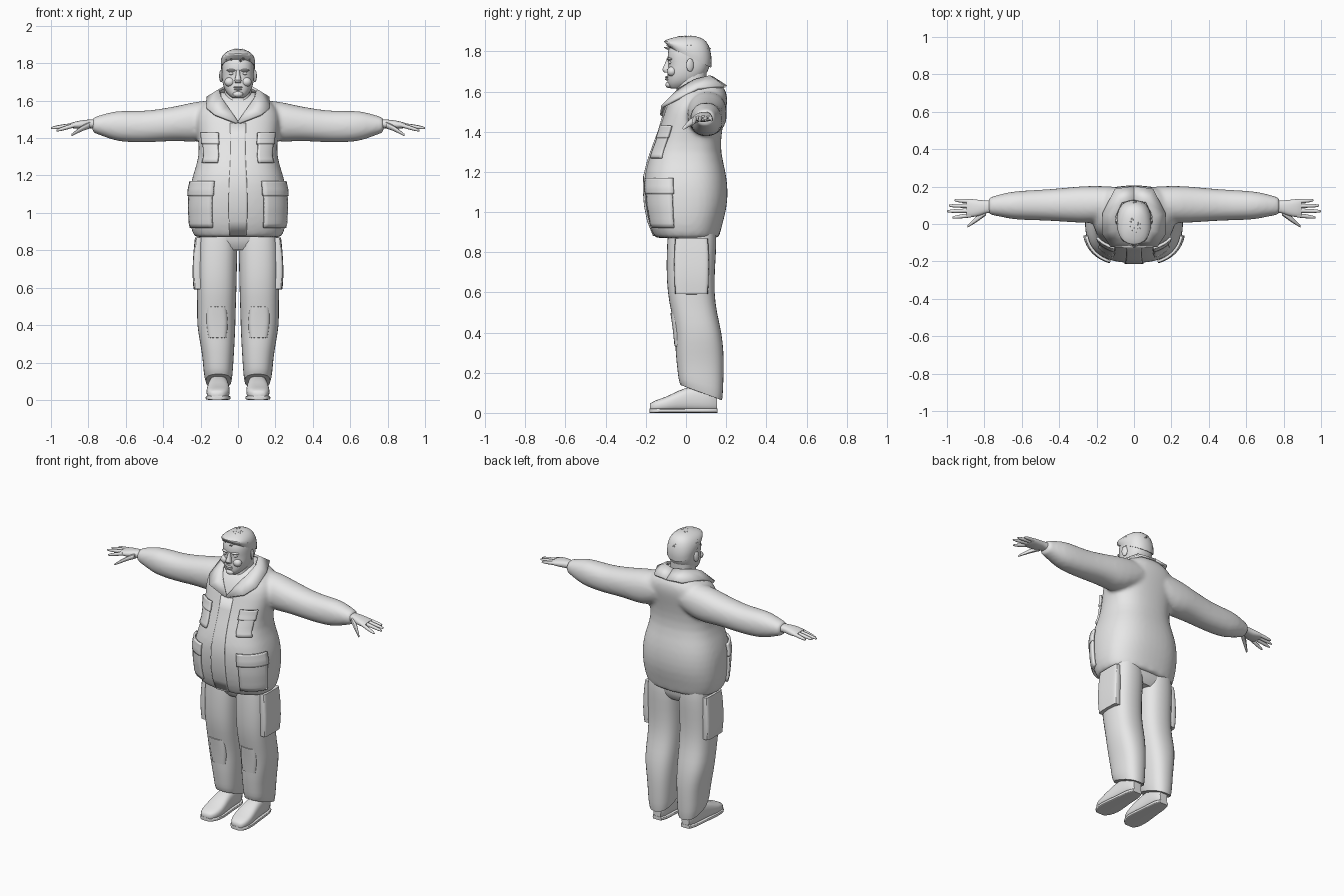
import bpy, bmesh, math, random
from mathutils import Vector, Matrix

if "Cube" in bpy.data.objects:
    bpy.data.objects.remove(bpy.data.objects["Cube"])

random.seed(4)
GREY = (0.8, 0.8, 0.8, 1)
grey = bpy.data.materials.new("plain_grey")
grey.use_nodes = True
grey.diffuse_color = GREY
grey.node_tree.nodes["Principled BSDF"].inputs["Base Color"].default_value = GREY


def finish(name, bm, mirror=False, subsurf=0):
    bmesh.ops.recalc_face_normals(bm, faces=bm.faces[:])
    mesh = bpy.data.meshes.new(name)
    bm.to_mesh(mesh)
    bm.free()
    mesh.materials.append(grey)
    ob = bpy.data.objects.new(name, mesh)
    bpy.context.collection.objects.link(ob)
    bpy.ops.object.select_all(action='DESELECT')
    ob.select_set(True)
    bpy.context.view_layer.objects.active = ob
    bpy.ops.object.shade_smooth_by_angle(angle=math.radians(50))
    if mirror:
        ob.modifiers.new("Mirror", 'MIRROR').use_mirror_merge = False
    if subsurf:
        ob.modifiers.new("Subdivision", 'SUBSURF').levels = subsurf
        ob.modifiers["Subdivision"].render_levels = subsurf
    return ob


def outline(box, angle, power):
    """Point of a rounded box outline."""
    a0, a1, b0, b1 = box
    c, s = math.cos(angle), math.sin(angle)
    u = math.copysign(abs(c) ** (2 / power), c)
    v = math.copysign(abs(s) ** (2 / power), s)
    return (a0 + a1 + (a1 - a0) * u) / 2, (b0 + b1 + (b1 - b0) * v) / 2


def place(axis, t, a, b):
    return {'X': (t, a, b), 'Y': (a, t, b), 'Z': (a, b, t)}[axis]


def add_loft(bm, axis, rings, power=2.4, sides=16, flip=1):
    """Rings are (position, a0, a1, b0, b1, optional tilt)."""
    crease = bm.edges.layers.float.get("crease_edge") or bm.edges.layers.float.new("crease_edge")
    loops = []
    for t, a0, a1, b0, b1, *tilt in rings:
        loop = []
        for i in range(sides):
            a, b = outline((a0, a1, b0, b1), math.tau * i / sides, power)
            lean = tilt[0] * (b - (b0 + b1) / 2) if tilt else 0
            x, y, z = place(axis, t + lean, a, b)
            loop.append(bm.verts.new((x * flip, y, z)))
        loops.append(loop)
    for low, high in zip(loops, loops[1:]):
        for i in range(sides):
            j = (i + 1) % sides
            bm.faces.new((low[i], low[j], high[j], high[i]))
    for loop in (loops[0], loops[-1]):
        for edge in bm.faces.new(loop).edges:
            edge[crease] = 0.8


def loft(name, axis, rings, mirror=False, power=2.4, sides=16, subsurf=1):
    bm = bmesh.new()
    add_loft(bm, axis, rings, power, sides)
    return finish(name, bm, mirror, subsurf)


def blob(name, loc, size, mirror=False, turn=0):
    bm = bmesh.new()
    m = Matrix.Translation(loc) @ Matrix.Rotation(turn, 4, 'Z') @ Matrix.Diagonal((*size, 1))
    bmesh.ops.create_uvsphere(bm, u_segments=14, v_segments=10, radius=1, matrix=m)
    return finish(name, bm, mirror)


# Jacket body and sleeves, blended into one cloth shape
TORSO = [(z, -w, w, f, b) for z, w, f, b in (
    (0.87, 0.235, -0.155, 0.165), (0.93, 0.26, -0.185, 0.18), (1.03, 0.266, -0.205, 0.208),
    (1.12, 0.262, -0.212, 0.21), (1.2, 0.245, -0.208, 0.2), (1.3, 0.207, -0.175, 0.172),
    (1.4, 0.215, -0.137, 0.178), (1.5, 0.23, -0.108, 0.2), (1.56, 0.215, -0.085, 0.21),
    (1.61, 0.16, -0.045, 0.2), (1.645, 0.1, 0, 0.165))]
SLEEVE = [(0.08, 0.03, 0.2, 1.43, 1.6), (0.2, 0.0, 0.208, 1.37, 1.605), (0.3, 0.005, 0.203, 1.383, 1.578),
          (0.4, 0.012, 0.192, 1.38, 1.56), (0.5, 0.018, 0.185, 1.373, 1.545), (0.64, 0.02, 0.178, 1.377, 1.55),
          (0.7, 0.035, 0.165, 1.4, 1.535), (0.78, 0.05, 0.142, 1.43, 1.51)]
bm = bmesh.new()
add_loft(bm, 'Z', TORSO, 2.5, 24)
for side in (1, -1):
    add_loft(bm, 'X', SLEEVE, 2.2, 16, side)
jacket = finish("jacket", bm, subsurf=1)
remesh = jacket.modifiers.new("Blend", 'REMESH')
remesh.mode = 'VOXEL'
remesh.voxel_size = 0.011
remesh.use_smooth_shade = True
soften = jacket.modifiers.new("Soften", 'SMOOTH')
soften.factor, soften.iterations = 0.5, 8


def torso_point(z, angle, lift):
    for low, high in zip(TORSO, TORSO[1:]):
        if z <= high[0]:
            break
    k = (z - low[0]) / (high[0] - low[0])
    box = [p + (q - p) * k for p, q in zip(low[1:], high[1:])]
    box = [box[0] - lift, box[1] + lift, box[2] - lift, box[3] + lift]
    return (*outline(box, angle, 2.5), z)


def panel(name, angles, heights, lift, mirror=True):
    """Cloth panel following the jacket surface."""
    bm = bmesh.new()
    n = 8
    grid = [[bm.verts.new(torso_point(heights[0] + (heights[1] - heights[0]) * i / n,
             math.radians(angles[0] + (angles[1] - angles[0]) * j / n), lift))
             for j in range(n + 1)] for i in range(n + 1)]
    for i in range(n):
        for j in range(n):
            bm.faces.new((grid[i][j], grid[i][j + 1], grid[i + 1][j + 1], grid[i + 1][j]))
    ob = finish(name, bm, mirror)
    solid = ob.modifiers.new("Thickness", 'SOLIDIFY')
    solid.thickness, solid.offset = 0.014, -1
    return ob


panel("hip_pocket", (-64, -14), (0.92, 1.11), 0.009)
panel("hip_pocket_flap", (-66, -12), (1.09, 1.17), 0.013)
panel("chest_pocket", (-66, -35), (1.27, 1.42), 0.01)
panel("chest_pocket_flap", (-68, -33), (1.37, 1.43), 0.014)
panel("front_placket", (-97, -83), (0.88, 1.48), 0.004, False)

# Collar folding from the back of the neck down to the front opening
inner = [(0, 0.13, 1.67), (0.065, 0.115, 1.675), (0.1, 0.04, 1.655),
         (0.088, -0.03, 1.615), (0.055, -0.075, 1.565), (0.0, -0.118, 1.485)]
outer = [(0, 0.2, 1.625), (0.1, 0.185, 1.625), (0.165, 0.06, 1.615),
         (0.168, -0.05, 1.56), (0.125, -0.118, 1.525), (0.01, -0.124, 1.48)]
bm = bmesh.new()
pairs = [(bm.verts.new(p), bm.verts.new(q)) for p, q in zip(inner, outer)]
for (a, b), (c, d) in zip(pairs, pairs[1:]):
    bm.faces.new((a, b, d, c))
collar = finish("collar", bm, True)
collar.modifiers.new("Thickness", 'SOLIDIFY').thickness = 0.014
collar.modifiers["Thickness"].offset = 0

# Trousers, with slanted hems and cargo pockets
loft("trouser_seat", 'Z', [(0.8, -0.16, 0.16, -0.06, 0.12), (0.84, -0.215, 0.215, -0.09, 0.15),
                           (0.95, -0.215, 0.215, -0.1, 0.15)], power=2.8)
loft("trouser_leg", 'Z', [
    (0.1, 0.033, 0.175, -0.03, 0.182, -0.37), (0.14, 0.027, 0.185, -0.04, 0.187, -0.25),
    (0.22, 0.022, 0.19, -0.045, 0.19), (0.3, 0.017, 0.203, -0.055, 0.19), (0.4, 0.012, 0.222, -0.055, 0.18),
    (0.5, 0.01, 0.22, -0.075, 0.155), (0.6, 0.006, 0.222, -0.095, 0.142), (0.72, 0.004, 0.225, -0.1, 0.146),
    (0.84, 0.0, 0.222, -0.097, 0.155), (0.92, 0.01, 0.215, -0.09, 0.15)], True, 2.5)
loft("cargo_pocket", 'Z', [(0.59, 0.19, 0.238, -0.055, 0.11), (0.68, 0.19, 0.246, -0.06, 0.115),
                           (0.8, 0.19, 0.238, -0.06, 0.115), (0.87, 0.19, 0.23, -0.055, 0.11)], True, 5)
loft("knee_patch", 'Z', [(0.33, 0.06, 0.16, -0.058, 0.0), (0.42, 0.05, 0.175, -0.066, 0.0),
                         (0.5, 0.06, 0.17, -0.079, 0.0)], True, 3)

# Shoes and soles
SHOE = [(-0.18, 0.085, 0.14, 0.008, 0.045), (-0.16, 0.055, 0.165, 0.005, 0.062),
        (-0.1, 0.04, 0.172, 0.005, 0.078), (-0.04, 0.045, 0.165, 0.005, 0.112),
        (0.04, 0.055, 0.155, 0.005, 0.14), (0.12, 0.055, 0.15, 0.005, 0.13), (0.155, 0.075, 0.13, 0.01, 0.1)]
loft("shoe", 'Y', SHOE, True, 2.8)
loft("sole", 'Y', [(y * 1.01, a - 0.004, b + 0.004, 0, 0.022) for y, a, b, c, d in SHOE], True, 6)

# Hands
loft("palm", 'X', [(0.74, 0.06, 0.13, 1.445, 1.5), (0.79, 0.06, 0.125, 1.455, 1.5),
                   (0.83, 0.04, 0.13, 1.447, 1.497), (0.875, 0.035, 0.135, 1.45, 1.488),
                   (0.895, 0.04, 0.133, 1.455, 1.48)], True)
for finger, y, tip_y, tip_x, tip_z in (("index", 0.047, 0.035, 0.97, 1.44), ("middle", 0.072, 0.068, 1.0, 1.453),
                                       ("ring", 0.097, 0.098, 0.99, 1.457), ("little", 0.12, 0.127, 0.96, 1.458)):
    rings = []
    for k, r in ((0, 0.013), (0.5, 0.012), (0.85, 0.01), (1, 0.005)):
        x, cy, z = 0.87 + (tip_x - 0.87) * k, y + (tip_y - y) * k, 1.47 + (tip_z - 1.47) * k
        rings.append((x, cy - r, cy + r, z - r, z + r))
    loft(finger + "_finger", 'X', rings, True, 2, 8)
loft("thumb", 'X', [(0.79, 0.045, 0.09, 1.45, 1.49), (0.83, 0.015, 0.055, 1.438, 1.472),
                    (0.865, -0.006, 0.02, 1.42, 1.445), (0.89, -0.02, -0.005, 1.41, 1.423)], True, 2, 8)

# Neck and head
loft("neck", 'Z', [(1.48, -0.06, 0.06, -0.09, 0.08), (1.56, -0.07, 0.07, -0.06, 0.1),
                   (1.62, -0.073, 0.073, -0.045, 0.1), (1.7, -0.075, 0.075, -0.04, 0.105)])
loft("head", 'Z', [(z, -w, w, f, b) for z, w, f, b in (
    (1.615, 0.032, -0.078, -0.01), (1.63, 0.052, -0.092, 0.04), (1.655, 0.073, -0.096, 0.08),
    (1.7, 0.086, -0.094, 0.112), (1.735, 0.088, -0.088, 0.122), (1.765, 0.089, -0.095, 0.125),
    (1.81, 0.088, -0.092, 0.124), (1.85, 0.07, -0.07, 0.1), (1.87, 0.03, -0.03, 0.05))])
loft("nose", 'Z', [(1.765, -0.009, 0.009, -0.097, -0.07), (1.73, -0.012, 0.012, -0.108, -0.07),
                   (1.708, -0.021, 0.021, -0.124, -0.07), (1.695, -0.016, 0.016, -0.11, -0.07)], sides=10)
blob("brow", (0.036, -0.082, 1.762), (0.026, 0.014, 0.007), True, 0.3)
blob("eye", (0.036, -0.078, 1.745), (0.014, 0.012, 0.008), True)
blob("cheek", (0.045, -0.07, 1.7), (0.028, 0.025, 0.025), True)
blob("upper_lip", (0, -0.094, 1.672), (0.026, 0.011, 0.005))
blob("lower_lip", (0, -0.093, 1.661), (0.022, 0.012, 0.006))
blob("chin", (0, -0.083, 1.634), (0.028, 0.02, 0.017))
blob("ear", (0.09, 0.02, 1.732), (0.009, 0.02, 0.033), True, 0.35)

# Short hair with small tufts swept forward
loft("hair", 'Z', [(1.77, -0.093, 0.093, -0.09, 0.128, -0.5), (1.81, -0.096, 0.096, -0.108, 0.132, -0.3),
                   (1.842, -0.086, 0.086, -0.118, 0.116, -0.06), (1.865, -0.06, 0.06, -0.085, 0.09),
                   (1.876, -0.025, 0.025, -0.03, 0.045)])
bm = bmesh.new()
for i in range(110):
    turn, rise = random.uniform(0, math.tau), math.radians(random.uniform(20, 80))
    out = Vector((math.cos(turn) * math.cos(rise), math.sin(turn) * math.cos(rise), math.sin(rise)))
    root = Vector((out.x * 0.092, out.y * 0.113 + 0.008, 1.778 + out.z * 0.092))
    aim = (out * 0.6 + Vector((0, -0.8, 0.1))).to_track_quat('Z', 'Y').to_matrix().to_4x4()
    bmesh.ops.create_cone(bm, cap_ends=True, segments=4, radius1=0.011, radius2=0.001,
                          depth=random.uniform(0.02, 0.035), matrix=Matrix.Translation(root) @ aim)
finish("hair_tufts", bm)
